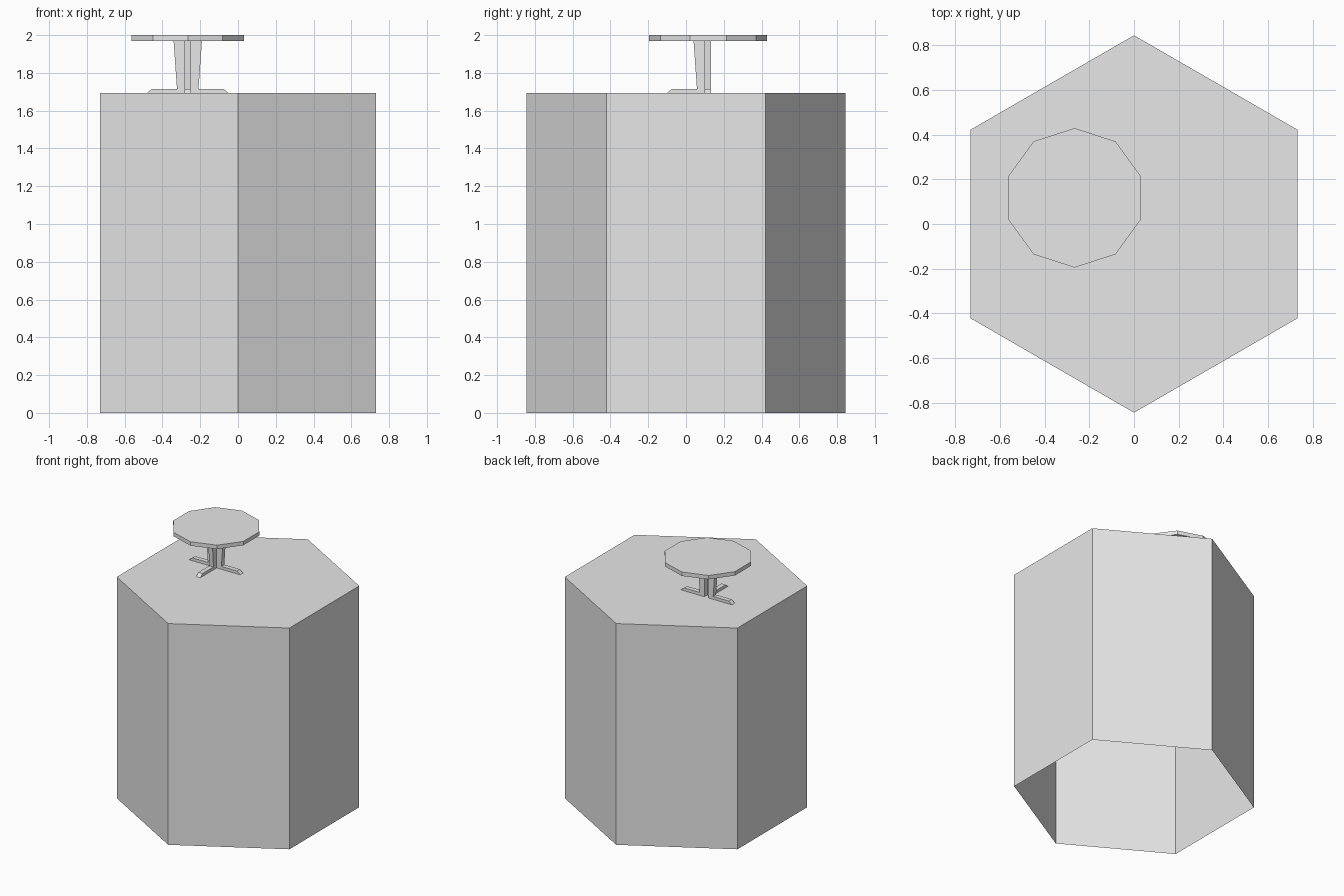
import bpy
import bmesh
from math import cos, sin, pi, radians
from mathutils import Matrix

cube = bpy.data.objects.get("Cube")
if cube:
    bpy.data.objects.remove(cube, do_unlink=True)

# Single plain grey for everything
grey = bpy.data.materials.new("light_grey")
grey.use_nodes = True
GREY = (0.8, 0.8, 0.8, 1)
grey.diffuse_color = GREY
grey.node_tree.nodes["Principled BSDF"].inputs["Base Color"].default_value = GREY

BASE_TOP = 1.693
TABLE_TOP = 2.0
TABLE_UNDER = 1.97
CENTRE = (-0.266, 0.115)


def add_object(name, bm):
    bmesh.ops.recalc_face_normals(bm, faces=bm.faces)
    mesh = bpy.data.meshes.new(name)
    bm.to_mesh(mesh)
    bm.free()
    mesh.materials.append(grey)
    obj = bpy.data.objects.new(name, mesh)
    bpy.context.collection.objects.link(obj)
    return obj


def prism(name, sides, radius, low, high, centre=(0, 0), open_bottom=False):
    """Upright prism with one corner pointing towards +y."""
    bm = bmesh.new()
    rings = []
    for z in (low, high):
        rings.append([bm.verts.new((centre[0] + radius * sin(2 * pi * i / sides),
                                    centre[1] + radius * cos(2 * pi * i / sides), z))
                      for i in range(sides)])
    bottom, top = rings
    for i in range(sides):
        j = (i + 1) % sides
        bm.faces.new((bottom[i], bottom[j], top[j], top[i]))
    bm.faces.new(top)
    if not open_bottom:
        bm.faces.new(bottom)
    return add_object(name, bm)


def leg(name, angle):
    """Flat plate: upright that flares at the top, with a bevelled foot."""
    profile = [(0.0175, BASE_TOP), (0.216, BASE_TOP), (0.19, BASE_TOP + 0.022),
               (0.057, BASE_TOP + 0.022), (0.075, TABLE_UNDER), (0.0175, TABLE_UNDER)]
    half = 0.0175
    bm = bmesh.new()
    face = bm.faces.new([bm.verts.new((r, -half, z)) for r, z in profile])
    out = bmesh.ops.extrude_face_region(bm, geom=[face], use_keep_orig=True)
    moved = [v for v in out["geom"] if isinstance(v, bmesh.types.BMVert)]
    bmesh.ops.translate(bm, verts=moved, vec=(0, 2 * half, 0))
    place = Matrix.Translation((*CENTRE, 0)) @ Matrix.Rotation(radians(angle), 4, "Z")
    bm.transform(place)
    return add_object(name, bm)


# Hollow six-sided block, open underneath
prism("hexagonal_base", 6, 0.844, 0, BASE_TOP, open_bottom=True)

# Ten-sided table top
prism("table_top", 10, 0.312, TABLE_UNDER, TABLE_TOP, (CENTRE[0], 0.117))

# Three legs around a small open gap
for leg_name, turn in (("left_leg", 0), ("right_leg", 180), ("front_leg", 270)):
    leg(leg_name, turn)
